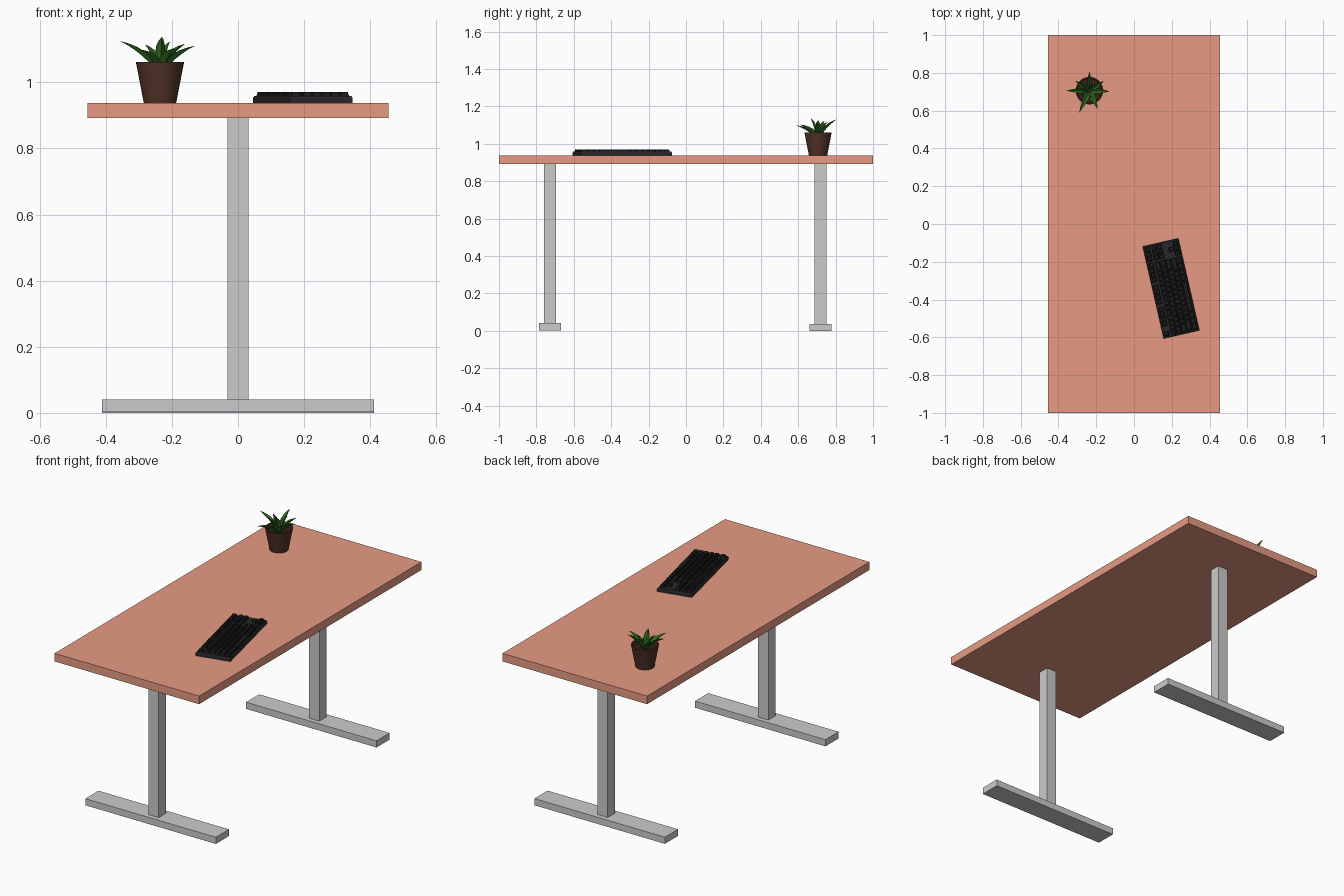
import bpy, bmesh
from math import radians, sin, cos, pi, atan2, hypot
from mathutils import Vector

if "Cube" in bpy.data.objects:
    bpy.data.objects.remove(bpy.data.objects["Cube"])


def material(name, rgb):
    m = bpy.data.materials.new(name)
    m.diffuse_color = (*rgb, 1)
    m.use_nodes = True
    m.node_tree.nodes["Principled BSDF"].inputs["Base Color"].default_value = m.diffuse_color
    return m


def finish(name, bm, mat=None, loc=(0, 0, 0), rot=0):
    bmesh.ops.recalc_face_normals(bm, faces=bm.faces)
    me = bpy.data.meshes.new(name)
    bm.to_mesh(me)
    bm.free()
    ob = bpy.data.objects.new(name, me)
    bpy.context.collection.objects.link(ob)
    ob.location = loc
    ob.rotation_euler.z = rot
    if mat:
        me.materials.append(mat)
    return ob


def add_box(bm, x0, x1, y0, y1, z0, z1, inset=0):
    """Box whose top can be inset to make a tapered block."""
    rings = []
    for z, i in ((z0, 0), (z1, inset)):
        rings.append([bm.verts.new(p) for p in (
            (x0 + i, y0 + i, z), (x1 - i, y0 + i, z),
            (x1 - i, y1 - i, z), (x0 + i, y1 - i, z))])
    a, b = rings
    bm.faces.new(a[::-1])
    bm.faces.new(b)
    for k in range(4):
        n = (k + 1) % 4
        bm.faces.new((a[k], a[n], b[n], b[k]))


def box(name, *dims, mat=None):
    bm = bmesh.new()
    add_box(bm, *dims)
    return finish(name, bm, mat)


terracotta = material("terracotta", (0.8, 0.33, 0.23))
black = material("keyboard black", (0.022, 0.022, 0.024))
key_black = material("key black", (0.012, 0.012, 0.013))
brown = material("pot brown", (0.085, 0.033, 0.02))
soil_brown = material("soil brown", (0.035, 0.016, 0.009))
green = material("leaf green", (0.03, 0.15, 0.015))

TOP = 0.938

# Desk top and T-shaped legs
box("desk_top", -0.455, 0.455, -1, 1, 0.892, TOP, mat=terracotta)
for label, y, z in (("front", -0.727, 0.003), ("back", 0.718, 0.0)):
    box(label + "_foot", -0.411, 0.411, y - 0.059, y + 0.059, z, z + 0.038)
    box(label + "_leg", -0.032, 0.032, y - 0.032, y + 0.032, z + 0.038, 0.892)

# Keyboard case
KB_LOC, KB_ROT = (0.196, -0.341, TOP), radians(102.9)
bm = bmesh.new()
add_box(bm, -0.25, 0.25, -0.097, 0.097, 0, 0.015)
add_box(bm, -0.25, 0.25, -0.097, 0.097, 0.015, 0.021, 0.003)
bmesh.ops.remove_doubles(bm, verts=bm.verts, dist=0.0001)
finish("keyboard_case", bm, black, KB_LOC, KB_ROT)

# Keys: each row lists widths, negative numbers are gaps
U, V = 0.0265, 0.0288
F4 = [1] * 4
rows = [
    (0, [1, -1] + F4 + [-.5] + F4 + [-.5] + F4 + [-.25, 1, 1, 1]),
    (1.25, [1] * 13 + [2, -.25, 1, 1, 1]),
    (2.25, [1.5] + [1] * 12 + [1.5, -.25, 1, 1, 1]),
    (3.25, [1.75] + [1] * 11 + [2.25]),
    (4.25, [2.25] + [1] * 10 + [2.75, -1.25, 1]),
    (5.25, [1.25] * 3 + [6.25] + [1.25] * 4 + [-.25, 1, 1, 1]),
]
bm = bmesh.new()
for r, widths in rows:
    x = -18.25 / 2
    y1 = (3.125 - r) * V
    for w in widths:
        if w > 0:
            add_box(bm, x * U + .001, (x + w) * U - .001,
                    y1 - V + .001, y1 - .001, 0.019, 0.033, 0.0035)
        x += abs(w)
finish("keyboard_keys", bm, key_black, KB_LOC, KB_ROT)

# Plant pot, a lathed hollow cup
POT = (-0.236, 0.706, TOP)
N = 32


def lathe(name, profile, mat):
    bm = bmesh.new()
    rings = [[bm.verts.new((r * cos(2 * pi * k / N), r * sin(2 * pi * k / N), z))
              for k in range(N)] for r, z in profile]
    for a, b in zip(rings, rings[1:]):
        for k in range(N):
            n = (k + 1) % N
            bm.faces.new((a[k], a[n], b[n], b[k]))
    bm.faces.new(rings[0][::-1])
    bm.faces.new(rings[-1])
    ob = finish(name, bm, mat, POT)
    bpy.context.view_layer.objects.active = ob
    ob.select_set(True)
    bpy.ops.object.shade_smooth_by_angle(angle=radians(35))
    ob.select_set(False)


lathe("plant_pot", [(0.049, 0), (0.073, 0.124), (0.066, 0.124), (0.063, 0.1)], brown)
lathe("soil", [(0.061, 0.09), (0.0635, 0.104)], soil_brown)

# Pointed, folded leaves: tip offset from the pot centre, width
leaves = [
    (-0.122, 0.0, 0.187, 0.028), (0.0, 0.1, 0.192, 0.028),
    (0.105, -0.004, 0.172, 0.030), (-0.054, -0.116, 0.160, 0.030),
    (0.045, -0.096, 0.165, 0.032), (-0.075, 0.052, 0.165, 0.026),
    (0.075, 0.05, 0.178, 0.028), (-0.045, -0.03, 0.176, 0.026),
    (0.006, -0.04, 0.199, 0.028), (0.03, 0.035, 0.185, 0.026),
]
bm = bmesh.new()
for tx, ty, tz, width in leaves:
    ang, reach = atan2(ty, tx), hypot(tx, ty)
    out = Vector((cos(ang), sin(ang), 0))
    side = Vector((-sin(ang), cos(ang), 0))
    up = Vector((0, 0, 1))
    base = out * 0.008 + up * 0.098
    mid = out * reach * 0.4 + up * (0.098 + (tz - 0.098) * 0.72)
    tip = Vector((tx, ty, tz))
    prev = None
    for t, w in ((0, .6), (.25, .9), (.45, 1), (.65, .8), (.85, .4), (1, .03)):
        p = base * (1 - t) ** 2 + mid * 2 * t * (1 - t) + tip * t * t
        h = width * w / 2
        lift = up * h * 0.45 - out * h * 0.45
        under = up * h * -0.3 + out * h * 0.3
        ring = [bm.verts.new(q) for q in
                (p - side * h + lift, p, p + side * h + lift, p + under)]
        if prev:
            for k in range(4):
                n = (k + 1) % 4
                bm.faces.new((prev[k], prev[n], ring[n], ring[k]))
        else:
            bm.faces.new(ring)
        prev = ring
    bm.faces.new(prev)
finish("plant_leaves", bm, green, POT)
